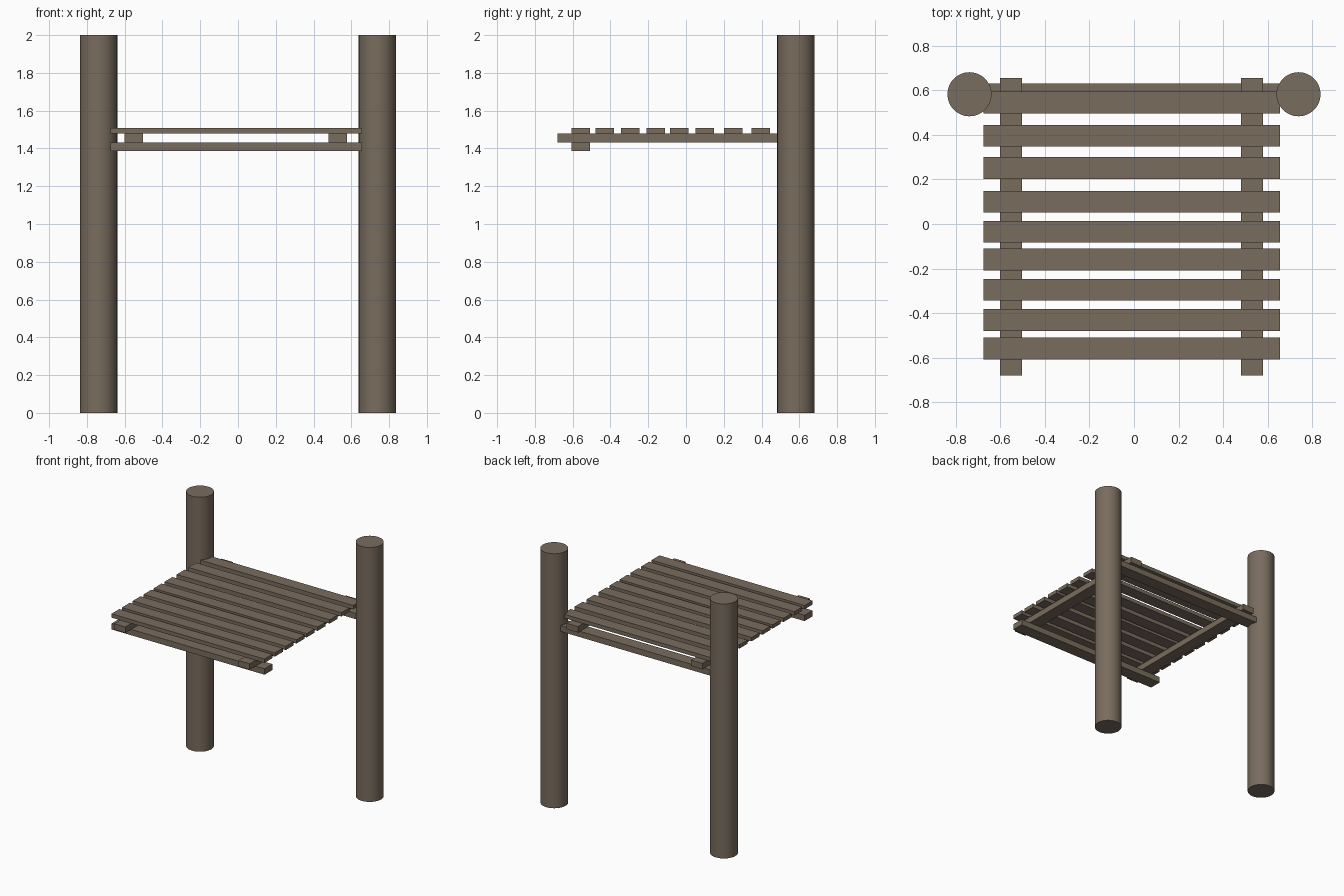
import bpy

if "Cube" in bpy.data.objects:
    bpy.data.objects.remove(bpy.data.objects["Cube"])

wood = bpy.data.materials.new("weathered brown wood")
wood.diffuse_color = (0.19, 0.15, 0.11, 1)
wood.use_nodes = True
wood.node_tree.nodes["Principled BSDF"].inputs["Base Color"].default_value = wood.diffuse_color


def board(name, x0, x1, y0, y1, z0, z1):
    """Rectangular timber given by its extents."""
    bpy.ops.mesh.primitive_cube_add(
        size=1, location=((x0 + x1) / 2, (y0 + y1) / 2, (z0 + z1) / 2))
    ob = bpy.context.object
    ob.name = name
    ob.scale = (x1 - x0, y1 - y0, z1 - z0)
    bpy.ops.object.transform_apply(location=False, rotation=False, scale=True)
    ob.data.materials.append(wood)


# Round posts at the back corners
for side, x in (("left", -0.738), ("right", 0.738)):
    bpy.ops.mesh.primitive_cylinder_add(
        vertices=32, radius=0.099, depth=2, location=(x, 0.582, 1))
    post = bpy.context.object
    post.name = side + "_post"
    post.data.materials.append(wood)
    bpy.ops.object.shade_smooth_by_angle()

X0, X1 = -0.675, 0.656   # length of planks and cross beams
WIDTH = 0.098

# Lower cross beams
board("front_beam", X0, X1, -0.607, -0.509, 1.386, 1.432)
board("back_beam", X0, X1, 0.532, 0.63, 1.386, 1.432)

# Joists running front to back
board("left_joist", -0.601, -0.503, -0.68, 0.656, 1.432, 1.479)
board("right_joist", 0.48, 0.578, -0.68, 0.656, 1.432, 1.479)

# Unevenly spaced deck planks
centres = (-0.558, -0.43, -0.295, -0.16, -0.035, 0.1, 0.251, 0.396, 0.545)
for i, y in enumerate(centres):
    board(f"deck_plank_{i + 1}", X0, X1, y - WIDTH / 2, y + WIDTH / 2, 1.479, 1.509)
